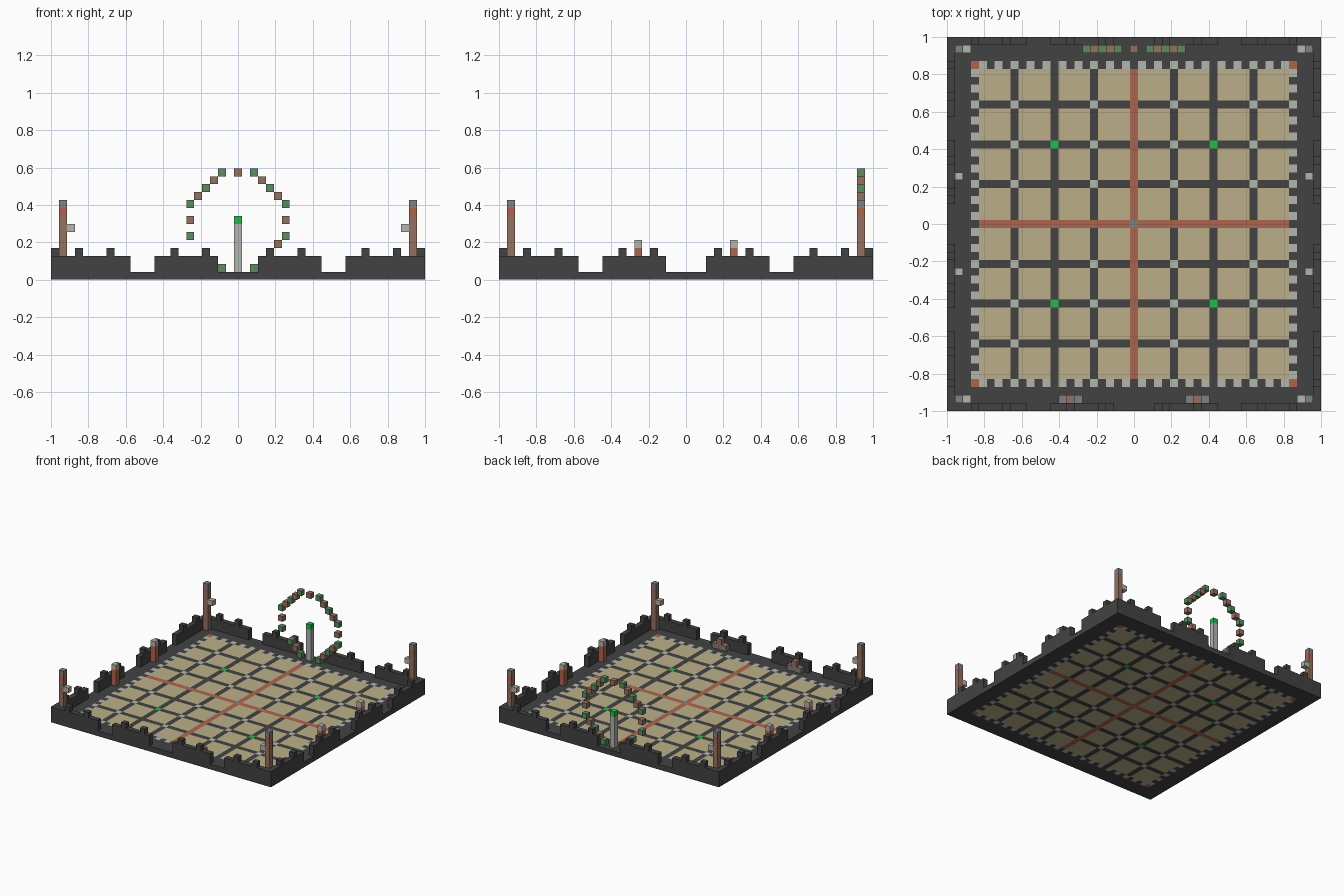
import bpy, bmesh, math
from mathutils import Matrix, Vector

cube = bpy.data.objects.get("Cube")
if cube:
    bpy.data.objects.remove(cube, do_unlink=True)

N = 47          # cells along one side
V = 2 / N       # cell size
EDGE = N // 2   # outermost cell index


def material(name, rgb):
    m = bpy.data.materials.new(name)
    m.use_nodes = True
    m.diffuse_color = (*rgb, 1)
    bsdf = next(n for n in m.node_tree.nodes if n.type == 'BSDF_PRINCIPLED')
    bsdf.inputs["Base Color"].default_value = (*rgb, 1)
    bsdf.inputs["Roughness"].default_value = 0.9
    return m


DARK = material("dark_stone", (0.055, 0.055, 0.055))
SAND = material("sand", (0.50, 0.43, 0.25))
PALE = material("pale_stone", (0.45, 0.46, 0.42))
RED = material("rust_red", (0.42, 0.13, 0.075))
GREEN = material("bright_green", (0.017, 0.48, 0.08))
MOSS = material("moss_green", (0.11, 0.26, 0.13))
BROWN = material("brown", (0.30, 0.165, 0.12))
GREY = material("mid_grey", (0.22, 0.22, 0.22))


def make_object(name, bm, mats):
    me = bpy.data.meshes.new(name)
    bm.to_mesh(me)
    bm.free()
    for m in mats:
        me.materials.append(m)
    ob = bpy.data.objects.new(name, me)
    bpy.context.collection.objects.link(ob)
    return ob


def add_box(bm, xs, ys, zs, mat=0):
    """Box over inclusive cell ranges."""
    spans = (xs, ys, zs)
    size = [(b - a + 1) * V for a, b in spans]
    mid = Vector([(a + b) / 2 * V for a, b in spans]) + Vector((0, 0, V / 2))
    geo = bmesh.ops.create_cube(
        bm, size=1, matrix=Matrix.Translation(mid) @ Matrix.Diagonal((*size, 1)))
    for f in {f for v in geo["verts"] for f in v.link_faces}:
        f.material_index = mat


def column(name, x, y, parts):
    """Stack of (bottom cell, top cell, material)."""
    bm = bmesh.new()
    for n, (lo, hi, _) in enumerate(parts):
        add_box(bm, (x, x), (y, y), (lo, hi), n)
    return make_object(name, bm, [p[2] for p in parts])


# Floor: one slab whose cells are coloured by their position
FLOOR = [DARK, SAND, PALE, RED, GREEN, GREY]


def floor_colour(x, y):
    ax, ay = abs(x), abs(y)
    far = max(ax, ay)
    if far > 20:
        return DARK
    if far == 20:
        if ax == ay:
            return RED
        return PALE if min(ax, ay) % 2 else DARK
    if ax == ay == 0:
        return GREY
    if ax == 0 or ay == 0:
        return RED
    if ax == ay == 10:
        return GREEN
    if ax % 5 == 0 and ay % 5 == 0:
        return PALE if ax != 10 else DARK
    return DARK if ax % 5 == 0 or ay % 5 == 0 else SAND


bm = bmesh.new()
bmesh.ops.create_grid(bm, x_segments=N, y_segments=N, size=1,
                      matrix=Matrix.Translation((0, 0, V)))
for f in bm.faces:
    c = f.calc_center_median()
    f.material_index = FLOOR.index(floor_colour(round(c.x / V), round(c.y / V)))
floor = make_object("floor", bm, FLOOR)
solid = floor.modifiers.new("thickness", 'SOLIDIFY')
solid.thickness = V
solid.offset = -1

# Walls: the same broken wall with merlons, turned onto each side
for turn, side in enumerate(("front", "left", "back", "right")):
    bm = bmesh.new()
    for span in ((-EDGE, -14), (-10, -3), (3, 10), (14, EDGE - 1)):
        add_box(bm, span, (-EDGE, -EDGE), (1, 2))
    for x in (4, 8, 16, 20):
        for s in (-1, 1):
            add_box(bm, (s * x, s * x), (-EDGE, -EDGE), (3, 3))
    bmesh.ops.rotate(bm, verts=bm.verts, cent=(0, 0, 0),
                     matrix=Matrix.Rotation(turn * math.pi / 2, 3, 'Z'))
    make_object(side + "_wall", bm, [DARK])

for sx, xname in ((-1, "right"), (1, "left")):
    for sy, yname in ((-1, "front"), (1, "back")):
        # Corner posts with a hanging lantern
        tag = yname + "_" + xname
        column(tag + "_post", sx * 22, sy * 22,
               [(1, 7, BROWN), (8, 8, RED), (9, 9, GREY)])
        column(tag + "_lantern", sx * 21, sy * 22, [(6, 6, PALE)])
        # Side braziers
        column(tag + "_brazier", sx * 22, sy * 6, [(1, 3, RED), (4, 4, PALE)])
    # Front benches
    bm = bmesh.new()
    add_box(bm, (sx * 8, sx * 8), (-22, -22), (1, 2), 0)
    for x in (7, 9):
        add_box(bm, (sx * x, sx * x), (-22, -22), (1, 1), 1)
    make_object(xname + "_bench", bm, [BROWN, GREY])

# Ring of floating blocks around a glowing pillar
bm = bmesh.new()
for n in range(24):
    a = n * math.pi / 12
    x, z = round(6 * math.cos(a)), 7 + round(6 * math.sin(a))
    if (x, z) in ((0, 1), (-5, 4)):   # pillar foot and the missing block
        continue
    add_box(bm, (x, x), (22, 22), (z, z), n % 2)
make_object("ring", bm, [BROWN, MOSS])
column("pillar", 0, 22, [(1, 6, PALE), (7, 7, GREEN)])
